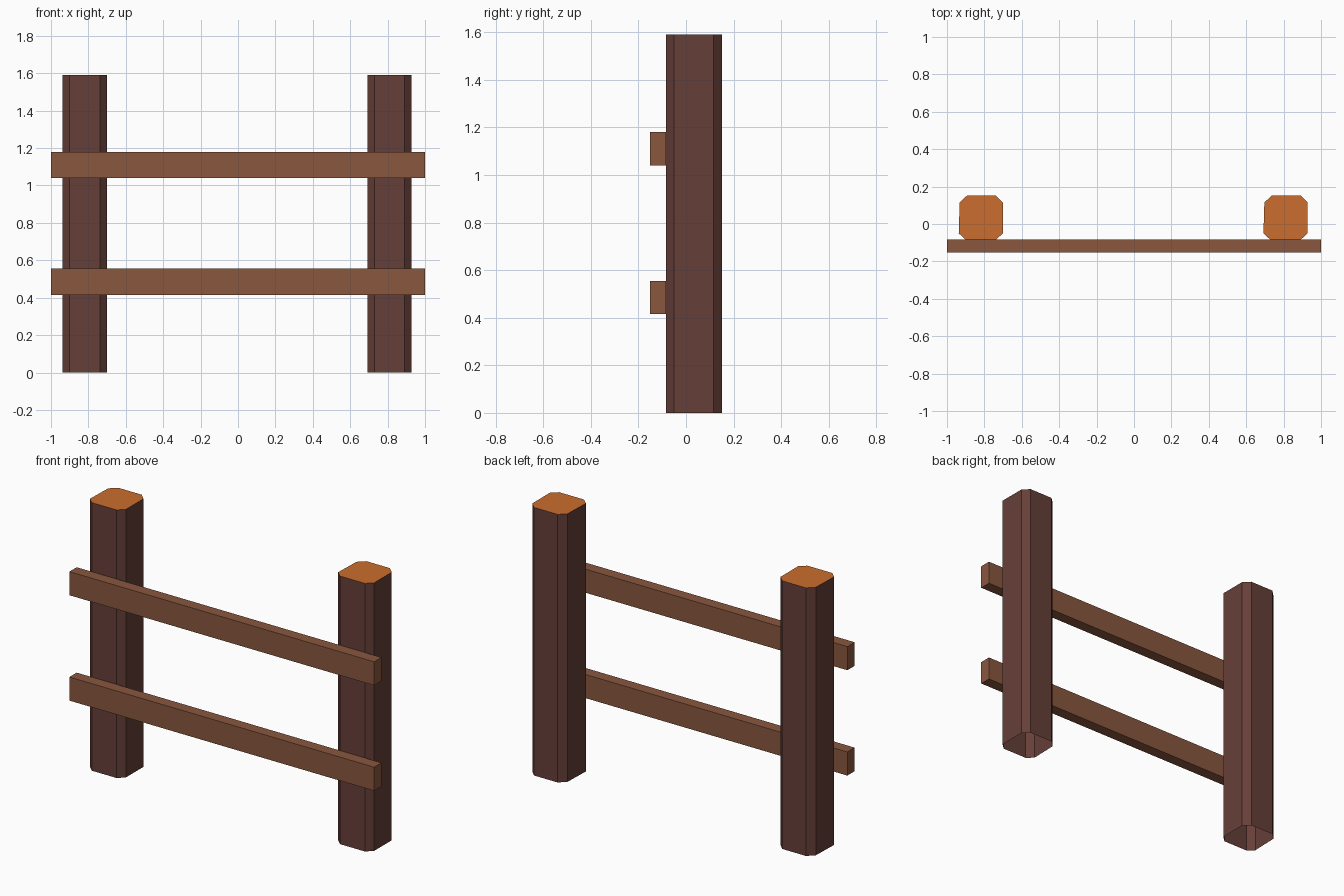
import bpy, bmesh

if "Cube" in bpy.data.objects:
    bpy.data.objects.remove(bpy.data.objects["Cube"])


def srgb(r, g, b):
    lin = [(c / 255 / 12.92) if c <= 10 else ((c / 255 + 0.055) / 1.055) ** 2.4 for c in (r, g, b)]
    return (*lin, 1.0)


def material(name, rgb):
    m = bpy.data.materials.new(name)
    m.diffuse_color = srgb(*rgb)
    m.use_nodes = True
    m.node_tree.nodes["Principled BSDF"].inputs["Base Color"].default_value = m.diffuse_color
    return m


bark = material("dark bark brown", (102, 63, 56))
cut_wood = material("orange cut wood", (203, 109, 46))
plank = material("plank brown", (137, 87, 63))


def make_object(name, bm, mats):
    me = bpy.data.meshes.new(name)
    bm.to_mesh(me)
    bm.free()
    for m in mats:
        me.materials.append(m)
    ob = bpy.data.objects.new(name, me)
    bpy.context.collection.objects.link(ob)
    return ob


# Posts: slightly uneven octagon, open underneath, pale cut top
PROFILE = [(-0.082, -0.084), (0.080, -0.084), (0.117, -0.050), (0.117, 0.115),
           (0.080, 0.152), (-0.075, 0.152), (-0.114, 0.115), (-0.119, -0.050)]
HEIGHT = 1.59


def post(name, cx):
    bm = bmesh.new()
    low = [bm.verts.new((cx + x, y, 0)) for x, y in PROFILE]
    top = [bm.verts.new((cx + x, y, HEIGHT)) for x, y in PROFILE]
    n = len(PROFILE)
    for i in range(n):
        j = (i + 1) % n
        bm.faces.new((low[i], low[j], top[j], top[i]))
    bm.faces.new(top).material_index = 1
    make_object(name, bm, [bark, cut_wood])


# Rails: plain planks fixed to the front of the posts
def rail(name, z0, z1):
    bm = bmesh.new()
    bmesh.ops.create_cube(bm, size=1)
    for v in bm.verts:
        v.co.x *= 2.0
        v.co.y = -0.152 if v.co.y < 0 else -0.084
        v.co.z = z0 if v.co.z < 0 else z1
    make_object(name, bm, [plank])


post("left_post", -0.818)
post("right_post", 0.811)
rail("lower_rail", 0.415, 0.555)
rail("upper_rail", 1.04, 1.18)
